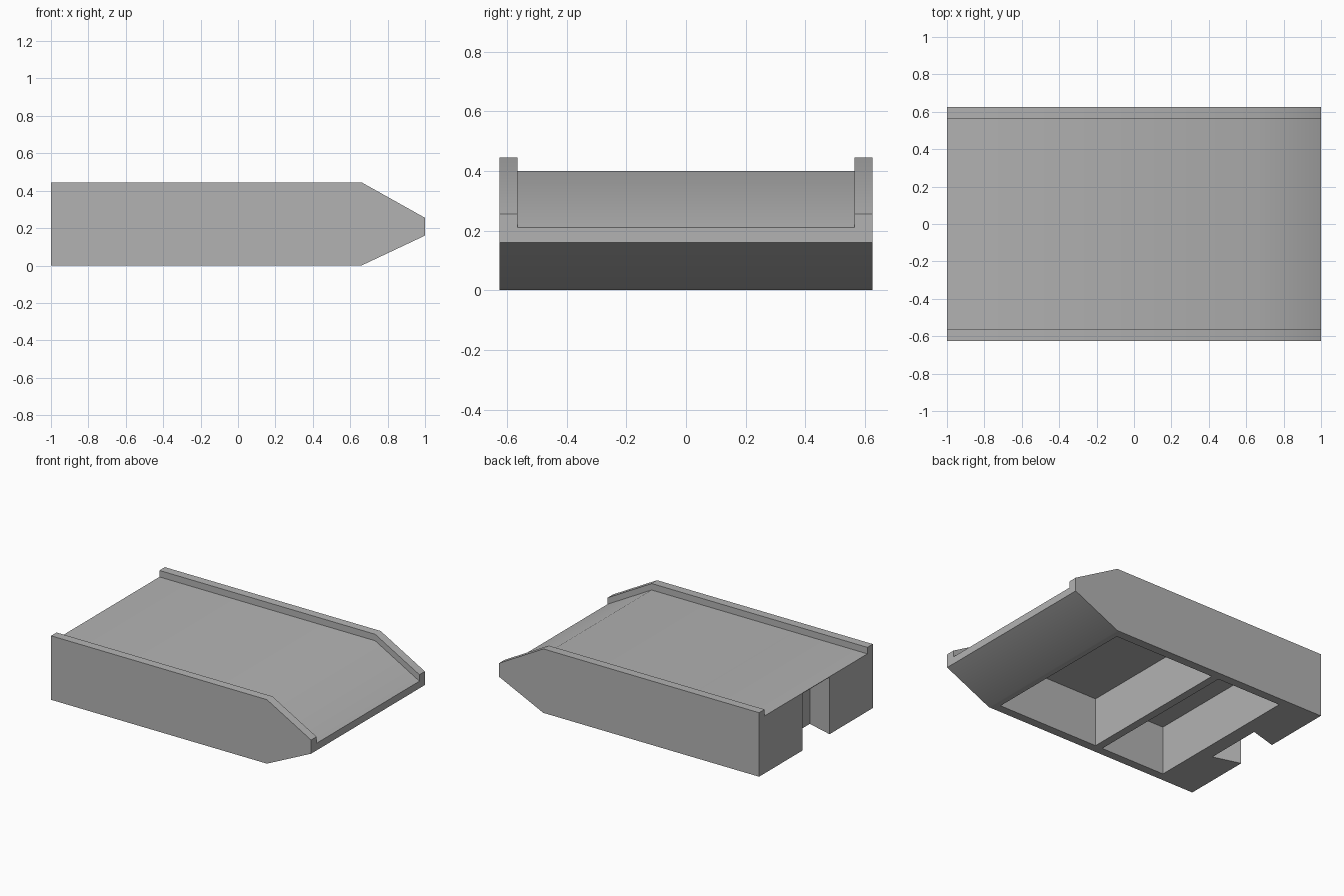
import bpy
import bmesh
import math

if "Cube" in bpy.data.objects:
    bpy.data.objects.remove(bpy.data.objects["Cube"], do_unlink=True)

# Single matt grey
grey = bpy.data.materials.new("plain_grey")
grey.use_nodes = True
grey.diffuse_color = (0.45, 0.45, 0.45, 1)
grey.node_tree.nodes["Principled BSDF"].inputs["Base Color"].default_value = (0.45, 0.45, 0.45, 1)


def prism(name, start, move):
    """Extrude a closed outline of 3D points along a vector."""
    bm = bmesh.new()
    face = bm.faces.new([bm.verts.new(p) for p in start])
    ext = bmesh.ops.extrude_face_region(bm, geom=[face])
    verts = [g for g in ext["geom"] if isinstance(g, bmesh.types.BMVert)]
    bmesh.ops.translate(bm, verts=verts, vec=move)
    bmesh.ops.recalc_face_normals(bm, faces=bm.faces[:])
    mesh = bpy.data.meshes.new(name)
    bm.to_mesh(mesh)
    bm.free()
    obj = bpy.data.objects.new(name, mesh)
    bpy.context.collection.objects.link(obj)
    return obj


def side_prism(name, outline, half):
    return prism(name, [(x, -half, z) for x, z in outline], (0, 2 * half, 0))


def plan_prism(name, outline, top):
    return prism(name, [(x, y, -0.1) for x, y in outline], (0, 0, top + 0.1))


def cut(target, cutter):
    mod = target.modifiers.new("cut", "BOOLEAN")
    mod.operation = "DIFFERENCE"
    mod.solver = "EXACT"
    mod.object = cutter
    bpy.context.view_layer.objects.active = target
    bpy.ops.object.modifier_apply(modifier=mod.name)
    bpy.data.objects.remove(cutter, do_unlink=True)


# Body with a wedge nose
half_width, inner = 0.625, 0.565
body = side_prism("ramp_body", [(-1, 0), (0.66, 0), (1, 0.16), (1, 0.255),
                                (0.66, 0.445), (-1, 0.445)], half_width)

# Sunken deck between the two side rails
cut(body, side_prism("deck_cutter", [(-1.1, 0.4), (0.66, 0.4), (1.1, 0.154),
                                     (1.1, 0.6), (-1.1, 0.6)], inner))

# Two hollow pockets underneath, with a rib between them
for x0, x1 in ((-0.16, 0.615), (-0.71, -0.215)):
    cut(body, plan_prism("pocket_cutter", [(x0, -inner), (x1, -inner),
                                           (x1, inner), (x0, inner)], 0.337))

# Dovetail slot at the rear end, reaching up to the deck skin
slope = (0.204 - 0.149) / 0.19
mouth = 0.149 - slope * 0.1
cut(body, plan_prism("dovetail_cutter", [(-1.1, -mouth), (-0.81, -0.204),
                                         (-0.81, 0.204), (-1.1, mouth)], 0.396))

# Finish
body.data.materials.clear()
body.data.materials.append(grey)
for poly in body.data.polygons:
    poly.material_index = 0
bpy.ops.object.select_all(action="DESELECT")
body.select_set(True)
bpy.context.view_layer.objects.active = body
bpy.ops.object.shade_smooth_by_angle(angle=math.radians(30))
